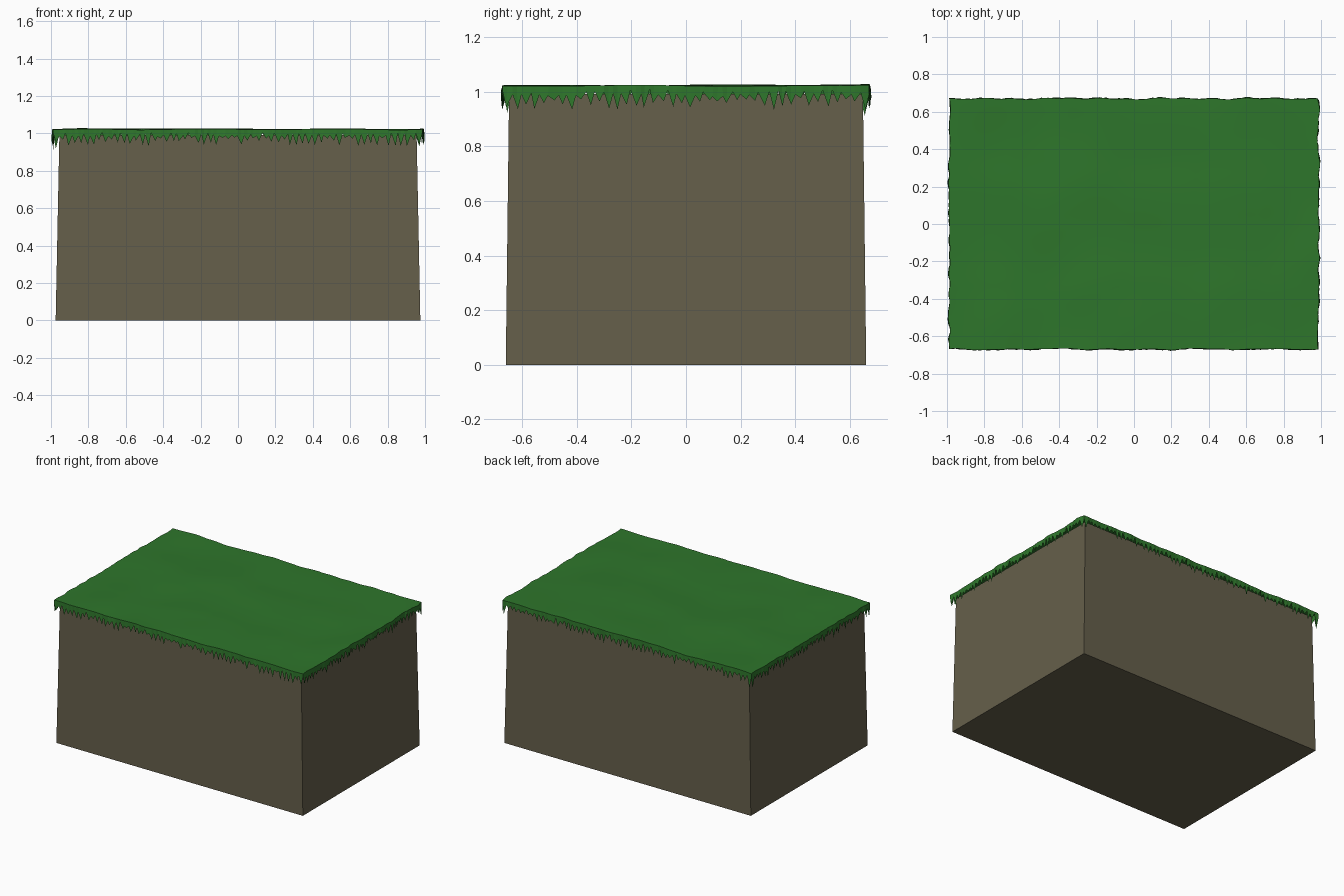
import bpy, bmesh, random
from mathutils import Vector, noise

if "Cube" in bpy.data.objects:
    bpy.data.objects.remove(bpy.data.objects["Cube"])

random.seed(4)


def material(name, color):
    m = bpy.data.materials.new(name)
    m.diffuse_color = (*color, 1)
    m.use_nodes = True
    m.node_tree.nodes["Principled BSDF"].inputs["Base Color"].default_value = m.diffuse_color
    return m


def finish(bm, name, mat):
    me = bpy.data.meshes.new(name)
    bm.to_mesh(me)
    bm.free()
    me.materials.append(mat)
    ob = bpy.data.objects.new(name, me)
    bpy.context.collection.objects.link(ob)
    return ob


# Soil block: box tapering slightly towards the top
bm = bmesh.new()
bmesh.ops.create_cube(bm, size=1)
for v in bm.verts:
    top = v.co.z > 0
    hx, hy = (0.955, 0.648) if top else (0.975, 0.66)
    v.co = Vector((hx if v.co.x > 0 else -hx, hy if v.co.y > 0 else -hy, 0.992 if top else 0))
finish(bm, "soil_block", material("soil", (0.13, 0.115, 0.07)))

# Grass turf: gently rolling sheet with a wobbly outline
NX, NY = 120, 80
HX, HY = 0.987, 0.67


def turf_point(i, j):
    u, w = 2 * i / NX - 1, 2 * j / NY - 1
    p = Vector((u * HX, w * HY, 0))
    z = 1.022 + 0.008 * noise.noise(p * 3 + Vector((7, 3, 1)))
    wob_x = 0.011 * noise.noise(Vector((p.y * 14, u * 5, 2.3))) * abs(u) ** 20
    wob_y = 0.008 * noise.noise(Vector((p.x * 10, w * 5, 8.3))) * abs(w) ** 20
    return Vector((p.x + wob_x, p.y + wob_y, z))


bm = bmesh.new()
grid = [[bm.verts.new(turf_point(i, j)) for j in range(NY + 1)] for i in range(NX + 1)]
for i in range(NX):
    for j in range(NY):
        bm.faces.new((grid[i][j], grid[i + 1][j], grid[i + 1][j + 1], grid[i][j + 1])).smooth = True

# Hanging fringe: zigzag blades below the turf edge, all the way round
rim = ([grid[i][0] for i in range(NX)] + [grid[NX][j] for j in range(NY)]
       + [grid[i][NY] for i in range(NX, 0, -1)] + [grid[0][j] for j in range(NY, 0, -1)])
lower = []
for k, v in enumerate(rim):
    out = Vector((v.co.x / HX, v.co.y / HY))
    flare = random.uniform(0, 0.005)
    dx = flare * (1 if out.x > 0 else -1) if abs(out.x) > 0.97 else random.uniform(-0.004, 0.004)
    dy = flare * (1 if out.y > 0 else -1) if abs(out.y) > 0.97 else random.uniform(-0.004, 0.004)
    near_corner = abs(out.x) > 0.95 and abs(out.y) > 0.95
    if k % 2:
        drop = random.uniform(0.045, 0.09) + (0.02 if near_corner else 0)
    else:
        drop = random.uniform(0.016, 0.038)
    lower.append(bm.verts.new(v.co + Vector((dx, dy, -drop))))
n = len(rim)
for k in range(n):
    a, b = k, (k + 1) % n
    bm.faces.new((rim[b], rim[a], lower[a], lower[b]))
finish(bm, "grass_turf", material("grass", (0.027, 0.18, 0.024)))
